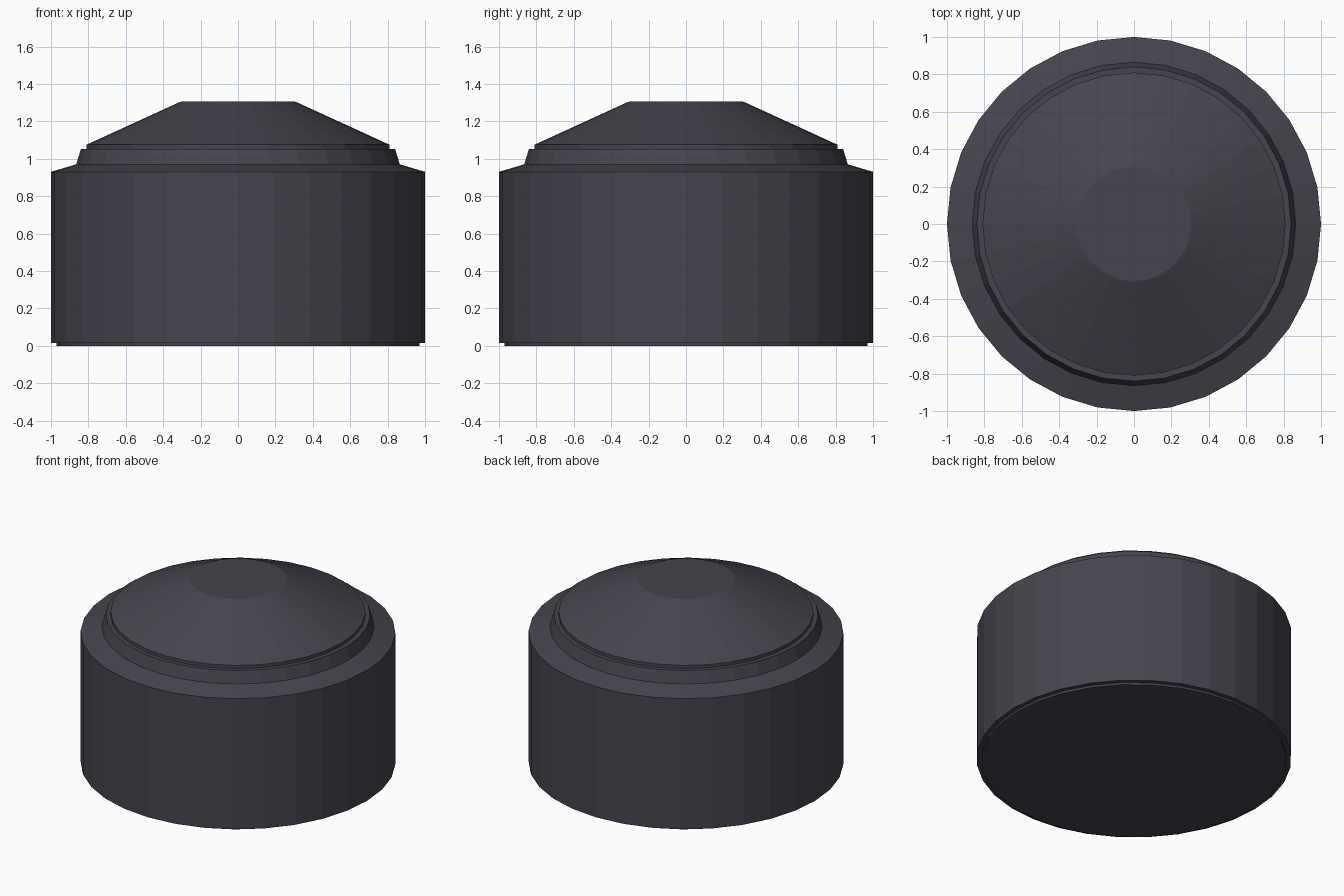
import bpy, bmesh, math

if "Cube" in bpy.data.objects:
    bpy.data.objects.remove(bpy.data.objects["Cube"])

SIDES = 32
dark = bpy.data.materials.new("dark_grey")
dark.diffuse_color = (0.062, 0.057, 0.075, 1)
dark.use_nodes = True
dark.node_tree.nodes["Principled BSDF"].inputs["Base Color"].default_value = dark.diffuse_color


def lathe(name, profile):
    """Spin (radius, z) points around z; radius 0 closes to a cap face."""
    bm = bmesh.new()
    rings = []
    for r, z in profile:
        if r == 0:
            rings.append(None)
            continue
        rings.append([bm.verts.new((r * math.cos(2 * math.pi * i / SIDES),
                                    r * math.sin(2 * math.pi * i / SIDES), z))
                      for i in range(SIDES)])
    for a, b in zip(rings, rings[1:]):
        if a is None:
            bm.faces.new(b[::-1])
        elif b is None:
            bm.faces.new(a)
        else:
            for i in range(SIDES):
                j = (i + 1) % SIDES
                bm.faces.new((a[i], a[j], b[j], b[i]))
    mesh = bpy.data.meshes.new(name)
    bm.to_mesh(mesh)
    bm.free()
    mesh.materials.append(dark)
    obj = bpy.data.objects.new(name, mesh)
    bpy.context.collection.objects.link(obj)
    return obj


# Slightly recessed base plate
lathe("base_plate", [(0, 0), (0.97, 0), (0.97, 0.015)])
# Drum wall with a sloping shoulder
lathe("drum_body", [(0.97, 0.015), (1.0, 0.015), (1.0, 0.93), (0.865, 0.97)])
# Tapered collar on the shoulder
lathe("collar", [(0.865, 0.97), (0.84, 1.053), (0.81, 1.053)])
# Conical lid with a short vertical rim
lathe("conical_lid", [(0.81, 1.053), (0.81, 1.075), (0.318, 1.3), (0.305, 1.305)])
# Flat top disc with an inner ring
lathe("top_disc", [(0.305, 1.305), (0.19, 1.305), (0, 1.305)])
